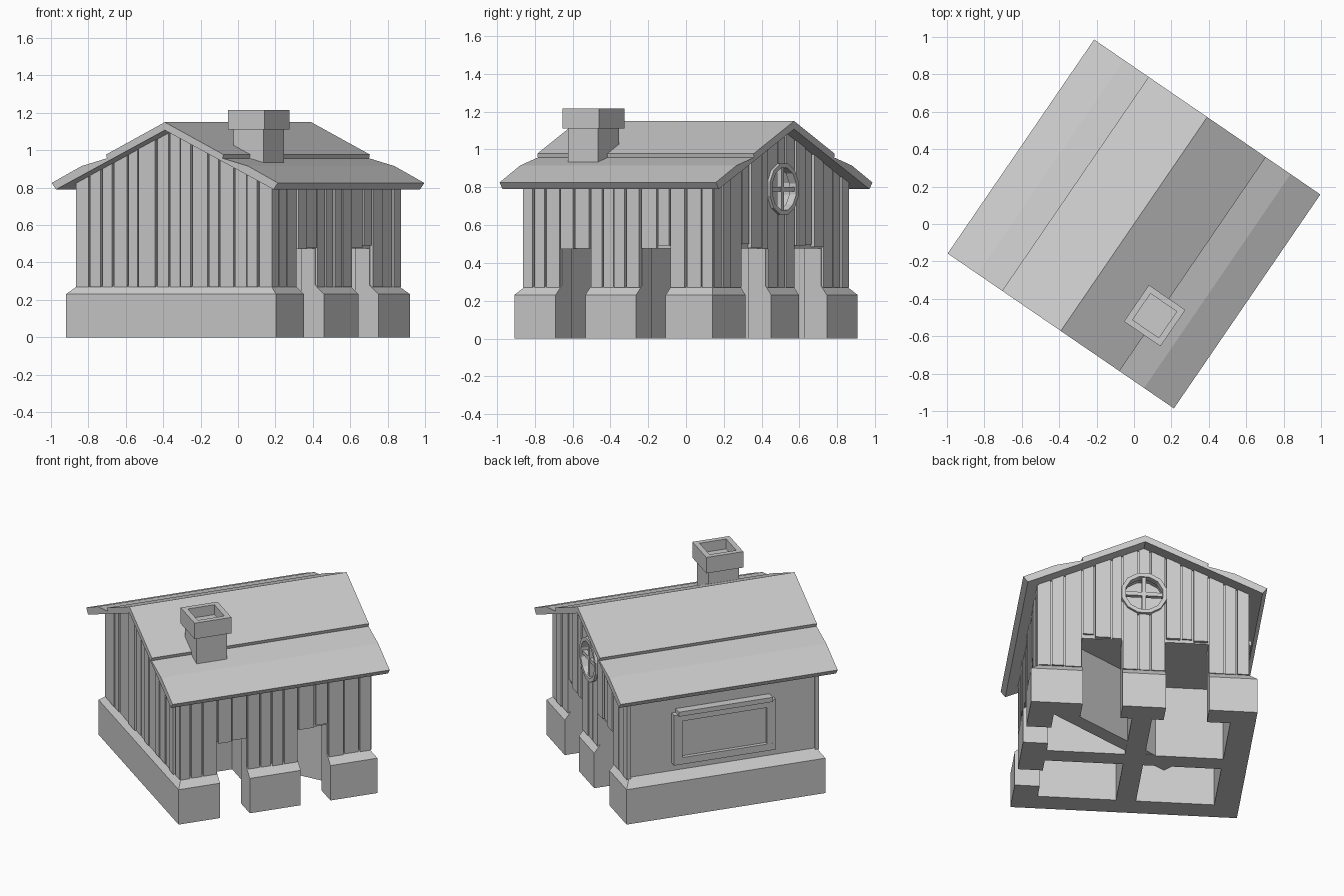
import bpy, bmesh, math, random
from mathutils import Matrix

if "Cube" in bpy.data.objects:
    bpy.data.objects.remove(bpy.data.objects["Cube"])

random.seed(4)
ROT = Matrix.Rotation(math.radians(-34.4), 4, 'Z')   # house is turned on the ground
parts = []


def finish(name, bm, keep=True):
    bmesh.ops.recalc_face_normals(bm, faces=bm.faces)
    me = bpy.data.meshes.new(name)
    bm.to_mesh(me)
    bm.free()
    ob = bpy.data.objects.new(name, me)
    bpy.context.collection.objects.link(ob)
    if keep:
        parts.append(ob)
    return ob


def loft(bm, loops):
    rings = [[bm.verts.new(p) for p in lp] for lp in loops]
    n = len(rings[0])
    for a, b in zip(rings, rings[1:]):
        for i in range(n):
            bm.faces.new((a[i], a[(i + 1) % n], b[(i + 1) % n], b[i]))
    bm.faces.new(rings[0][::-1])
    bm.faces.new(rings[-1])


def rect(x0, x1, y0, y1, z):
    return [(x0, y0, z), (x1, y0, z), (x1, y1, z), (x0, y1, z)]


def add_box(bm, x0, x1, y0, y1, z0, z1):
    loft(bm, [rect(x0, x1, y0, y1, z0), rect(x0, x1, y0, y1, z1)])


def box(name, *d, keep=True):
    bm = bmesh.new()
    add_box(bm, *d)
    return finish(name, bm, keep)


def extrude_y(bm, prof, y0, y1):
    loft(bm, [[(x, y0, z) for x, z in prof], [(x, y1, z) for x, z in prof]])


def cut(ob, cutters):
    for c in cutters:
        c.hide_render = True
        m = ob.modifiers.new("cut", 'BOOLEAN')
        m.operation = 'DIFFERENCE'
        m.solver = 'EXACT'
        m.object = c
        bpy.context.view_layer.objects.active = ob
        bpy.ops.object.modifier_apply(modifier=m.name)


def under(x):                                   # roof underside height
    return 1.107 - 0.45 * abs(x)


WX, WY, PX, PY = 0.622, 0.597, 0.68, 0.635
SIDE_DOORS = [(-0.37, -0.18), (0.145, 0.335)]
BACK_DOORS = [(-0.39, -0.13), (0.13, 0.37)]

# Ground storey: stepped plinth with four rooms and door openings
bm = bmesh.new()
loft(bm, [rect(-x, x, -y, y, z) for x, y, z in
          [(PX, PY, 0), (PX, PY, 0.23), (WX, WY, 0.28), (WX, WY, 0.49)]])
plinth = finish("plinth_and_lower_walls", bm)
cutters = []
for x in (-0.53, 0.06):
    for y in (-0.49, 0.06):
        cutters.append(box("room_cutter", x, x + 0.47, y, y + 0.43, -0.1, 0.475, keep=False))
for a, b in SIDE_DOORS:
    cutters.append(box("side_door_cutter", 0.5, 0.8, a, b, -0.1, 0.6, keep=False))
for a, b in BACK_DOORS:
    cutters.append(box("back_door_cutter", a, b, 0.46, 0.8, -0.1, 0.6, keep=False))
cut(plinth, cutters)

# Diagonal inner wall
bm = bmesh.new()
add_box(bm, -0.49, 0.49, -0.045, 0.045, 0.002, 0.48)
bmesh.ops.transform(bm, verts=bm.verts, matrix=Matrix.Translation((0.155, 0.235, 0))
                    @ Matrix.Rotation(math.atan2(0.63, 0.75), 4, 'Z'))
finish("diagonal_inner_wall", bm)

# Upper storey with gables
bm = bmesh.new()
extrude_y(bm, [(-WX, 0.475), (WX, 0.475), (WX, under(WX)), (0, under(0)), (-WX, under(WX))], -WY, WY)
upper = finish("upper_walls", bm)


# Wall planks
def split(segments):
    for a, b, z in segments:
        n = max(2, round((b - a) / 0.085))
        e = [a] + [a + (b - a) * (i + random.uniform(-0.22, 0.22)) / n for i in range(1, n)] + [b]
        for p, q in zip(e, e[1:]):
            yield p + 0.005, q - 0.005, z - (random.uniform(0, 0.03) if z > 0.4 else 0)


def segments(doors, half):
    out, last = [], -half
    for a, b in doors:
        out += [(last, a, 0.27), (a, b, 0.5)]
        last = b
    return out + [(last, half, 0.27)]


bm = bmesh.new()
for a, b, z in split(segments(SIDE_DOORS, 0.613)):
    add_box(bm, WX - 0.01, WX + random.uniform(0.012, 0.022), a, b, z, under(WX))
finish("side_planks", bm)


def gable_planks(name, segs, s):
    bm = bmesh.new()
    for a, b, z in split(segs):
        d = WY + random.uniform(0.01, 0.022)
        prof = [(a, z), (b, z), (b, under(b))]
        if a < 0 < b:
            prof.append((0, under(0)))
        prof.append((a, under(a)))
        extrude_y(bm, prof, s * (WY - 0.01), s * d)
    return finish(name, bm)


gable_planks("front_gable_planks", [(-0.635, 0.635, 0.27)], -1)
back = gable_planks("back_gable_planks", segments(BACK_DOORS, 0.635), 1)


# Round gable window: recess, ring and cross bars
def disc(r, y, n=12):
    return [(r * math.cos(2 * math.pi * (i + .5) / n), y, 0.79 + r * math.sin(2 * math.pi * (i + .5) / n))
            for i in range(n)]


bm = bmesh.new()
loft(bm, [disc(0.125, WY - 0.06), disc(0.125, 0.8)])
wc = finish("window_cutter", bm, keep=False)
cut(upper, [wc])
cut(back, [wc])
bm = bmesh.new()
loops = [disc(0.14, 0.585), disc(0.14, 0.63), disc(0.115, 0.63), disc(0.115, 0.585)]
rings = [[bm.verts.new(p) for p in lp] for lp in loops]
for k in range(4):
    a, b = rings[k], rings[(k + 1) % 4]
    for i in range(12):
        j = (i + 1) % 12
        bm.faces.new((a[i], a[j], b[j], b[i]))
finish("window_ring", bm)
box("window_bar_upright", -0.012, 0.012, 0.59, 0.62, 0.67, 0.91)
box("window_bar_level", -0.12, 0.12, 0.59, 0.618, 0.778, 0.802)

# Framed panel on the plain side wall
bm = bmesh.new()
for y0, y1, z0, z1 in [(-0.325, 0.325, 0.33, 0.375), (-0.325, 0.325, 0.615, 0.66),
                       (-0.325, -0.27, 0.375, 0.615), (0.27, 0.325, 0.375, 0.615)]:
    add_box(bm, -WX - 0.04, -WX + 0.01, y0, y1, z0, z1)
finish("panel_frame", bm)
box("panel", -WX - 0.015, -WX + 0.01, -0.28, 0.28, 0.36, 0.63)
box("panel_ledge", -WX - 0.055, -WX + 0.01, -0.3, 0.3, 0.655, 0.685)

# Roof with overlapping courses
half = [(0.38, 0.977), (0.375, 0.957), (0.54, 0.915), (0.733, 0.825), (0.705, 0.79)]
prof = [(0, 1.15)] + half + [(0, 1.107)] + [(-x, z) for x, z in half[::-1]]
bm = bmesh.new()
extrude_y(bm, prof, -0.693, 0.693)
finish("roof", bm)

# Chimney with hollow cap
CX, CY = 0.368, -0.342


def sq(h, z):
    return rect(CX - h, CX + h, CY - h, CY + h, z)


bm = bmesh.new()
loft(bm, [sq(0.097, 0.87), sq(0.097, 1.11), sq(0.118, 1.11), sq(0.118, 1.215),
          sq(0.085, 1.215), sq(0.085, 1.15)])
finish("chimney", bm)

# Clean up helpers and turn the house
for ob in list(bpy.data.objects):
    if ob not in parts:
        bpy.data.objects.remove(ob, do_unlink=True)
for ob in parts:
    ob.data.transform(ROT)
